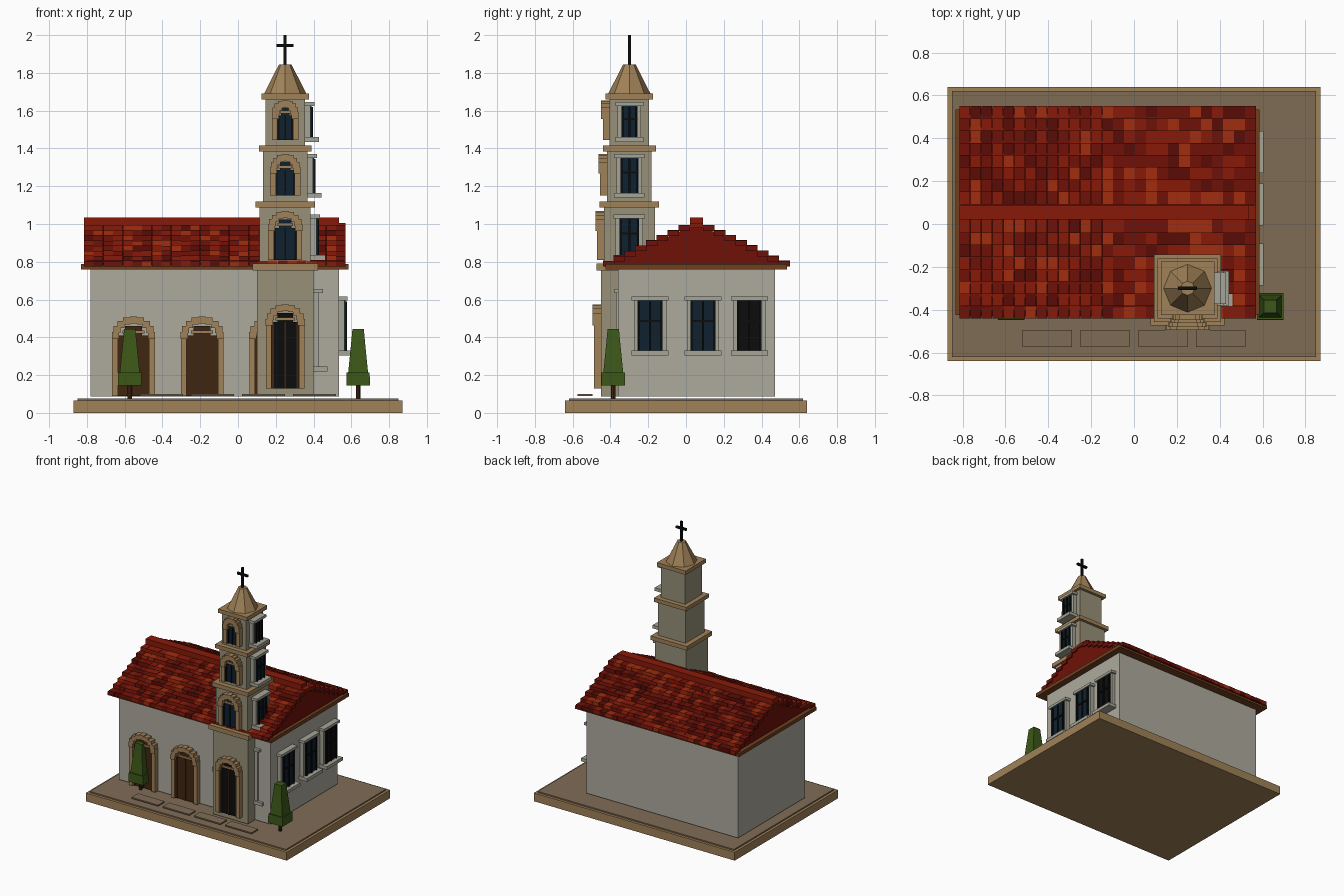
import bpy, bmesh, math, random
from mathutils import Matrix, Vector

if "Cube" in bpy.data.objects:
    bpy.data.objects.remove(bpy.data.objects["Cube"])

random.seed(4)


def mat(name, r, g, b):
    m = bpy.data.materials.new(name)
    m.diffuse_color = (*[(c / 255) ** 2.2 for c in (r, g, b)], 1)
    m.use_nodes = True
    m.node_tree.nodes["Principled BSDF"].inputs["Base Color"].default_value = m.diffuse_color
    return m


WALL = mat("plaster", 172, 169, 156)
STONE = mat("stone", 150, 143, 120)
FRAME = mat("frame", 165, 163, 150)
TRIM = mat("trim", 158, 128, 88)
PAVE = mat("paving", 126, 108, 86)
WOOD = mat("wood", 66, 42, 25)
GLASS = mat("glass", 22, 38, 50)
DARK = mat("dark", 20, 20, 20)
EAVE = mat("eave", 110, 65, 35)
LEAF = mat("leaf", 62, 88, 30)
REDS = [mat("tile_%d" % i, *c) for i, c in enumerate(
    [(110, 24, 16), (135, 32, 18), (160, 48, 22), (90, 20, 14)])]


def add_box(bm, lo, hi, idx=0):
    size = [b - a for a, b in zip(lo, hi)]
    mid = [(a + b) / 2 for a, b in zip(lo, hi)]
    M = Matrix.Translation(mid) @ Matrix.Diagonal((*size, 1))
    vs = bmesh.ops.create_cube(bm, size=1, matrix=M)["verts"]
    for f in {f for v in vs for f in v.link_faces}:
        f.material_index = idx


def finish(bm, name, mats):
    me = bpy.data.meshes.new(name)
    bm.to_mesh(me)
    bm.free()
    for m in mats:
        me.materials.append(m)
    ob = bpy.data.objects.new(name, me)
    bpy.context.collection.objects.link(ob)
    return ob


def boxes(name, material, items):
    bm = bmesh.new()
    for lo, hi in items:
        add_box(bm, lo, hi)
    return finish(bm, name, [material])


def cone(name, material, loc, r1, r2, h, n, turn=0):
    bm = bmesh.new()
    M = Matrix.Translation((loc[0], loc[1], loc[2] + h / 2)) @ Matrix.Rotation(turn, 4, 'Z')
    bmesh.ops.create_cone(bm, cap_ends=True, segments=n, radius1=r1, radius2=r2, depth=h, matrix=M)
    return finish(bm, name, [material])


# Base and paving
boxes("base", TRIM, [((-.87, -.64, 0), (.87, .64, .065))])
boxes("base_top", PAVE, [((-.85, -.62, .06), (.85, .62, .075))])
boxes("paving_stones", PAVE, [((x - .115, -.575, .09), (x + .115, -.495, .1))
                              for x in (-.405, -.135, .135, .405)])

# Hall and eaves
boxes("hall", WALL, [((-.78, -.36, .088), (.535, .47, .77))])
boxes("eaves", EAVE, [((-.832, -.425, .76), (.585, .535, .787))])

# Roof body with gables
YC = .055
bm = bmesh.new()
tri = [bm.verts.new((-.8, YC + y, z)) for y, z in ((-.485, .785), (.485, .785), (0, 1.0))]
f = bm.faces.new(tri)
ext = bmesh.ops.extrude_face_region(bm, geom=[f])
bmesh.ops.translate(bm, vec=(1.36, 0, 0), verts=[g for g in ext["geom"] if isinstance(g, bmesh.types.BMVert)])
bmesh.ops.recalc_face_normals(bm, faces=bm.faces[:])
finish(bm, "gable_roof", [REDS[0]])

# Stepped roof tiles, both slopes
bm = bmesh.new()
COLS, W = 27, 1.385 / 27
for side in (-1, 1):
    for i in range(8):
        a, b = sorted((YC + side * (.495 - .057 * i), YC + side * (.434 - .057 * i)))
        top = .805 + .027 * i
        for c in range(COLS):
            x = -.815 + c * W
            k = 0 if c == COLS - 1 else random.choice((0, 0, 1, 1, 2, 3))
            add_box(bm, (x, a, top - .03), (x + W - .001, b, top + random.uniform(-.002, .002)), k)
finish(bm, "roof_tiles", REDS)
boxes("ridge_cap", REDS[1], [((-.815, YC - .034, .99), (.535, YC + .034, 1.035)),
                             ((.535, YC - .034, .98), (.57, YC + .034, 1.005))])

# Tower: stage half width and heights, cornice half width and heights
TX, TY = .25, -.3
STAGES = [(.15, .088, .76), (.135, .785, 1.095), (.118, 1.115, 1.39), (.104, 1.41, 1.665)]
CORNICES = [(.173, .755, .79), (.157, 1.088, 1.12), (.14, 1.385, 1.415), (.125, 1.66, 1.69)]


def tower_blocks(rows):
    return [((TX - h, TY - h, a), (TX + h, TY + h, b)) for h, a, b in rows]


boxes("tower_stages", STONE, tower_blocks(STAGES))
boxes("tower_cornices", TRIM, tower_blocks(CORNICES))
cone("spire", TRIM, (TX, TY, 1.69), .112, .033, .155, 8)
boxes("cross", DARK, [((TX - .008, TY - .008, 1.83), (TX + .008, TY + .008, 2.0)),
                      ((TX - .045, TY - .008, 1.937), (TX + .045, TY + .008, 1.953))])


# Arched opening on a front wall: stepped arch, jambs, panel and bars
def arch(name, x, y, z0, spring, top, half, panel, jamb=.03, proj=.045):
    items = [((x + s * (half - jamb / 2) - jamb / 2, y - proj * .8, z0),
              (x + s * (half - jamb / 2) + jamb / 2, y + .005, spring)) for s in (-1, 1)]
    n = 9
    for k in range(n):
        a = math.pi * k / (n - 1)
        cx = x + (half - .018) * math.cos(a)
        cz = spring + (top - spring - .018) * math.sin(a)
        items.append(((cx - .019, y - proj, cz - .018), (cx + .019, y + .005, cz + .018)))
    boxes(name + "_surround", TRIM, items)
    w = half - jamb
    boxes(name + "_panel", panel, [
        ((x - w, y - .02, z0), (x + w, y + .005, spring)),
        ((x - w * .55, y - .02, spring), (x + w * .55, y + .005, (spring + top) / 2))])
    boxes(name + "_bars", DARK if panel is GLASS else WOOD, [
        ((x + s * w * .9 - .005, y - .026, z0), (x + s * w * .9 + .005, y, spring)) for s in (-1, 0, 1)])
    boxes(name + "_lintel", TRIM, [((x - w * .7, y - .03, spring + .01), (x + w * .7, y, spring + .025))])


for i, x in enumerate((-.553, -.19, .173)):
    arch("hall_door_%d" % (i + 1), x, -.36, .09, .41, .51, .113, WOOD)
for i, (z0, sp, tp, half) in enumerate([(.13, .48, .575, .103), (.81, .98, 1.07, .09),
                                        (1.15, 1.285, 1.37, .08), (1.445, 1.575, 1.655, .07)]):
    arch("tower_arch_%d" % (i + 1), TX, TY - STAGES[i][0], z0, sp, tp, half, DARK if i == 0 else GLASS)


# Rectangular window on a right wall: sill, lintel, jambs, glass and bars
def window(name, x, y, z0, z1, half, glass=GLASS, sill=.07):
    o = half + .032
    boxes(name + "_frame", FRAME, [
        ((x - .005, y - o, z0 - .025), (x + sill, y + o, z0)),
        ((x - .005, y - o, z1 + .005), (x + sill - .025, y + o, z1 + .025)),
        ((x - .005, y - half - .02, z0), (x + .03, y - half, z1 + .006)),
        ((x - .005, y + half, z0), (x + .03, y + half + .02, z1 + .006))])
    boxes(name + "_glass", glass, [((x - .005, y - half, z0), (x + .035, y + half, z1 + .006))])
    zm = z0 + (z1 - z0) * .6
    bars = [((x, y + s * (half - .006) - .005, z0), (x + .043, y + s * (half - .006) + .005, z1))
            for s in (-1, 0, 1)]
    boxes(name + "_bars", DARK, bars + [((x, y - half, zm - .005), (x + .042, y + half, zm + .005))])


for i, y in enumerate((-.19, .09, .335)):
    window("hall_window_%d" % (i + 1), .535, y, .33, .59, .066, DARK if i == 2 else GLASS)
for i, (z0, z1, half) in enumerate([(.245, .63, .05), (.835, 1.025, .052), (1.165, 1.345, .048), (1.46, 1.62, .042)]):
    window("tower_window_%d" % (i + 1), TX + STAGES[i][0], TY, z0, z1, half, sill=.075)

# Clipped trees
for i, x in enumerate((-.573, .636)):
    name = "tree_%d" % (i + 1)
    cone(name + "_trunk", WOOD, (x, -.385, .07), .012, .012, .08, 8)
    for k, (w1, w2, z, h) in enumerate([(.125, .122, .145, .07), (.105, .09, .215, .075),
                                        (.09, .075, .29, .075), (.075, .06, .365, .08)]):
        cone("%s_tier_%d" % (name, k + 1), LEAF, (x, -.385, z), w1 * .7071, w2 * .7071, h, 4, math.pi / 4)
